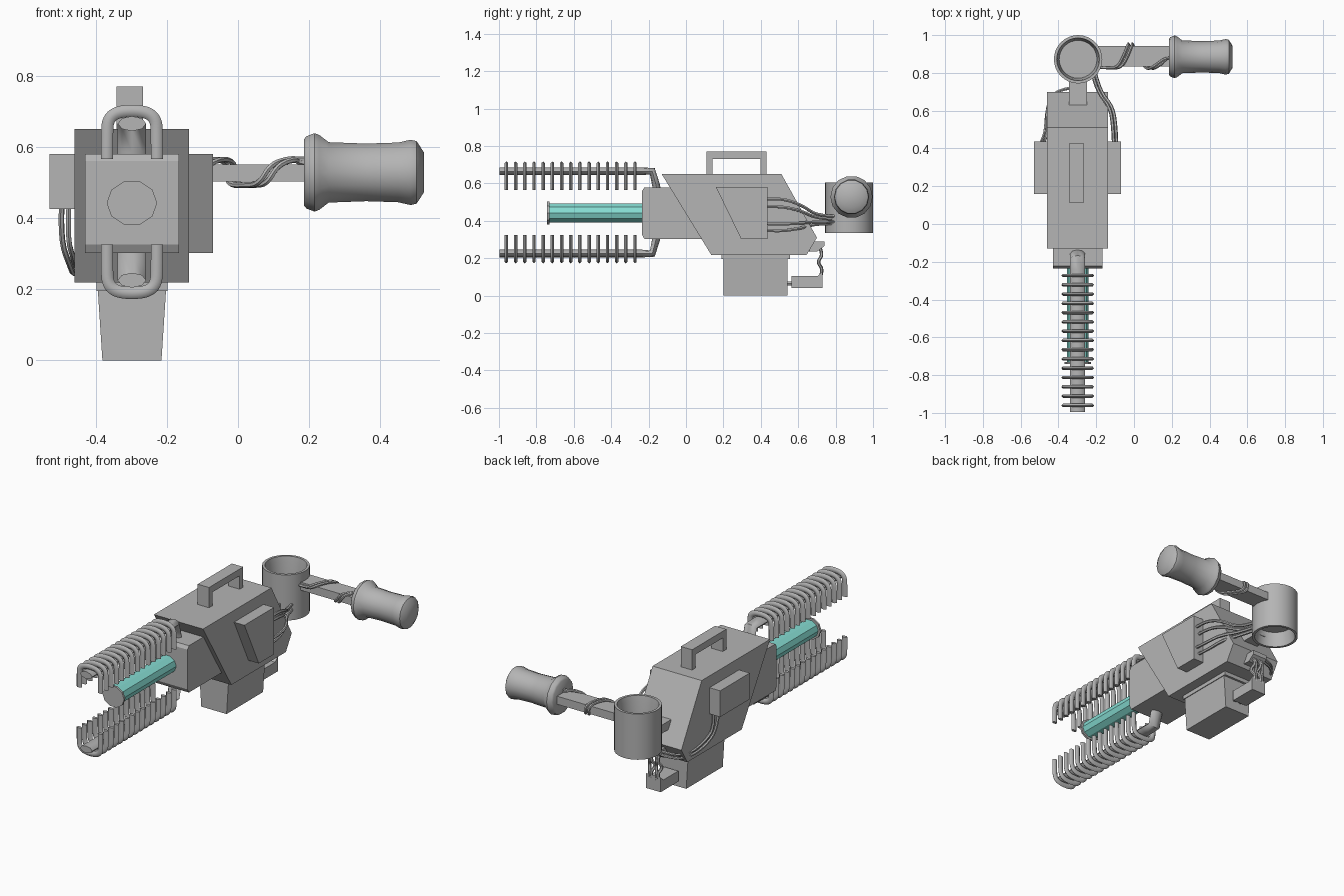
import bpy, bmesh, math
from mathutils import Vector, Matrix

if "Cube" in bpy.data.objects:
    bpy.data.objects.remove(bpy.data.objects["Cube"])

CX, CZ = -0.298, 0.445          # main axis of the device


def material(name, rgb):
    m = bpy.data.materials.new(name)
    m.diffuse_color = (*rgb, 1)
    m.use_nodes = True
    m.node_tree.nodes["Principled BSDF"].inputs["Base Color"].default_value = m.diffuse_color
    return m


GREY = material("grey metal", (0.46, 0.46, 0.46))
TEAL = material("teal glow", (0.24, 0.72, 0.65))


def add(name, mesh, mat=GREY, smooth=None):
    ob = bpy.data.objects.new(name, mesh)
    bpy.context.collection.objects.link(ob)
    mesh.materials.clear()
    mesh.materials.append(mat)
    if smooth:
        bpy.ops.object.select_all(action='DESELECT')
        ob.select_set(True)
        bpy.context.view_layer.objects.active = ob
        bpy.ops.object.shade_smooth_by_angle(angle=math.radians(smooth))
    return ob


def finish(name, bm, mat=GREY, smooth=None):
    bmesh.ops.recalc_face_normals(bm, faces=bm.faces)
    me = bpy.data.meshes.new(name)
    bm.to_mesh(me)
    bm.free()
    return add(name, me, mat, smooth)


def prism(name, profile, x0, x1):
    """Extrude a (y, z) profile from x0 to x1."""
    bm = bmesh.new()
    a = [bm.verts.new((x0, y, z)) for y, z in profile]
    b = [bm.verts.new((x1, y, z)) for y, z in profile]
    bm.faces.new(a)
    bm.faces.new(b)
    for i in range(len(a)):
        j = (i + 1) % len(a)
        bm.faces.new((a[i], a[j], b[j], b[i]))
    return finish(name, bm)


def box(name, x, y, z):
    return prism(name, [(y[0], z[0]), (y[1], z[0]), (y[1], z[1]), (y[0], z[1])], *x)


def lathe(name, profile, sides, axis, origin, mat=GREY, smooth=None, squash=1.0):
    """Spin (distance along axis, radius) points; both ends are closed."""
    bm = bmesh.new()
    rings = []
    for t, r in profile:
        ring = []
        for i in range(sides):
            a = 2 * math.pi * i / sides
            c, s = r * math.cos(a), r * math.sin(a)
            p = {'x': (t, c, s), 'y': (c, t, s * squash), 'z': (c, s, t)}[axis]
            ring.append(bm.verts.new(Vector(p) + Vector(origin)))
        rings.append(ring)
    for a, b in zip(rings, rings[1:]):
        for i in range(sides):
            j = (i + 1) % sides
            bm.faces.new((a[i], a[j], b[j], b[i]))
    bm.faces.new(rings[0])
    bm.faces.new(rings[-1])
    return finish(name, bm, mat, smooth)


def tube(name, pts, r, spline='NURBS', sides=1, scale=(1, 1, 1), smooth=50):
    """Round tube along a path, turned into a mesh."""
    cu = bpy.data.curves.new(name, 'CURVE')
    cu.dimensions = '3D'
    cu.bevel_depth, cu.bevel_resolution = r, sides
    cu.use_fill_caps = True
    sp = cu.splines.new(spline)
    sp.points.add(len(pts) - 1)
    for p, co in zip(sp.points, pts):
        p.co = (*co, 1)
    if spline == 'NURBS':
        sp.order_u, sp.use_endpoint_u, sp.resolution_u = 3, True, 4
    tmp = bpy.data.objects.new("tmp", cu)
    bpy.context.collection.objects.link(tmp)
    dg = bpy.context.evaluated_depsgraph_get()
    me = bpy.data.meshes.new_from_object(tmp.evaluated_get(dg))
    bpy.data.objects.remove(tmp)
    me.transform(Matrix.Diagonal((*scale, 1)))
    me.name = name
    return add(name, me, GREY, smooth)


# Main housing, nose block and side boxes
prism("housing", [(-0.13, 0.65), (0.51, 0.65), (0.70, 0.31), (0.645, 0.218), (0.135, 0.218)],
      -0.46, -0.138)
prism("nose_block", [(-0.222, 0.302), (0.15, 0.302), (0.15, 0.579), (-0.222, 0.579), (-0.235, 0.56),
                     (-0.235, 0.325)], -0.43, -0.166)
prism("right_box", [(0.16, 0.58), (0.437, 0.58), (0.437, 0.302), (0.295, 0.302)], -0.14, -0.07)
box("left_box", (-0.53, -0.455), (0.16, 0.437), (0.425, 0.58))

# Carrying handle on top
prism("top_handle", [(0.11, 0.64), (0.11, 0.77), (0.43, 0.77), (0.43, 0.64), (0.397, 0.64),
                     (0.397, 0.73), (0.143, 0.73), (0.143, 0.64)], -0.341, -0.267)

# Tapered lower magazine with collar
box("magazine_collar", (-0.398, -0.198), (0.19, 0.555), (0.195, 0.225))
bm = bmesh.new()
bmesh.ops.create_cube(bm, size=1)
for v in bm.verts:
    w = 0.192 if v.co.z > 0 else 0.166
    v.co = (CX + v.co.x * w, 0.371 + v.co.y * 0.342, 0.1 + v.co.z * 0.2)
finish("magazine", bm)

# Small rear box, bracket and wires between them
prism("rear_box", [(0.565, 0.042), (0.73, 0.042), (0.73, 0.13), (0.705, 0.105), (0.565, 0.105)],
      -0.345, -0.25)
prism("rear_bracket", [(0.62, 0.24), (0.67, 0.29), (0.74, 0.29), (0.74, 0.265), (0.70, 0.235)],
      -0.345, -0.25)
for i in range(4):
    x = CX - 0.033 + i * 0.022
    s = 0.012 * (-1) ** i
    tube("rear_wire", [(x, 0.715, 0.09), (x + s, 0.735, 0.14), (x - s, 0.70, 0.18),
                       (x + s, 0.735, 0.22), (x, 0.71, 0.27)], 0.009)
for x in (CX - 0.02, CX + 0.02):
    tube("magazine_wire", [(x, 0.53, 0.065), (x, 0.58, 0.065)], 0.011, 'POLY')

# Wires from the left box down to the rear bracket
for d in (0, 0.02):
    tube("left_wire", [(-0.495 + d, 0.40 + d, 0.44), (-0.50 + d, 0.42, 0.34),
                       (-0.47 + d / 2, 0.48, 0.26 + d), (-0.462, 0.62, 0.24 + d),
                       (-0.42, 0.71, 0.25 + d), (-0.33, 0.72, 0.26 + d)], 0.008)

# Wires from the right box to the pivot cup
for z0, z1, d in ((0.515, 0.425, 0), (0.475, 0.41, 0.016), (0.385, 0.395, 0), (0.35, 0.385, 0.016)):
    tube("right_wire", [(-0.092 - d, 0.42, z0), (-0.094 - d, 0.50, z0 + (z0 - 0.43) * 0.1),
                        (-0.11 - d, 0.62, (z0 * 2 + z1) / 3), (-0.18 - d, 0.70, z1),
                        (-0.205 - d, 0.80, z1)], 0.009)

# Pivot cup, hollow at both ends, with its mount
lathe("pivot_cup", [(0.50, 0.10), (0.575, 0.108), (0.605, 0.113), (0.605, 0.128), (0.335, 0.128),
                    (0.335, 0.113), (0.365, 0.108), (0.42, 0.10)], 32, 'z', (-0.296, 0.872, 0),
      smooth=35)
box("pivot_mount", (-0.345, -0.25), (0.60, 0.77), (0.385, 0.435))

# Side arm and its grip
box("side_arm", (-0.19, 0.20), (0.835, 0.942), (0.502, 0.55))
lathe("side_grip", [(0.185, 0.095), (0.192, 0.104), (0.215, 0.113), (0.228, 0.108), (0.255, 0.087),
                    (0.36, 0.083), (0.45, 0.086), (0.485, 0.094), (0.502, 0.09), (0.522, 0.058)],
      14, 'x', (0, 0.885, 0.528), smooth=40)

# Pair of wires wound around the arm
for d in (0, 0.022):
    tube("arm_wire", [(-0.19 + d, 0.83, 0.535), (-0.13 + d, 0.825, 0.53), (-0.085 + d, 0.83, 0.562),
                      (-0.05 + d, 0.90, 0.565), (-0.03 + d, 0.955, 0.55), (-0.03 + d, 0.95, 0.492),
                      (0.02 + d, 0.88, 0.492), (0.06 + d, 0.825, 0.495), (0.09 + d, 0.823, 0.55),
                      (0.14 + d, 0.86, 0.566), (0.17, 0.88, 0.565 - d / 2),
                      (0.21, 0.88, 0.565 - d / 2)], 0.008)

# Faceted barrel with end cap
lathe("barrel", [(-0.73, 0.058), (-0.2, 0.058)], 10, 'y', (CX, 0, 0.442), TEAL, squash=0.9)
lathe("barrel_cap", [(-0.742, 0.071), (-0.73, 0.071)], 10, 'y', (CX, 0, 0.442), squash=0.9)

# Upper and lower prongs: bent rail with a row of U-shaped fins
for side, s in (("upper", 1), ("lower", -1)):
    tube(side + "_rail", [(0, -0.15, CZ + s * 0.09), (0, -0.16, CZ + s * 0.145),
                          (0, -0.18, CZ + s * 0.22), (0, -0.24, CZ + s * 0.22),
                          (0, -0.996, CZ + s * 0.22)], 0.021, 'POLY', 2,
         scale=(1.9, 1, 1)).location.x = CX
    u = [(-0.07, 0.12), (-0.07, 0.19), (-0.068, 0.23), (-0.045, 0.252), (0, 0.257)]
    u += [(-x, z) for x, z in reversed(u[:-1])]
    fin = tube(side + "_fins", [(x, 0, CZ + s * z) for x, z in u], 0.017, scale=(1, 0.62, 1))
    fin.location = (CX, -0.96, 0)
    arr = fin.modifiers.new("row", 'ARRAY')
    arr.count = 15
    arr.use_relative_offset = False
    arr.use_constant_offset = True
    arr.constant_offset_displace = (0, 0.0491, 0)
